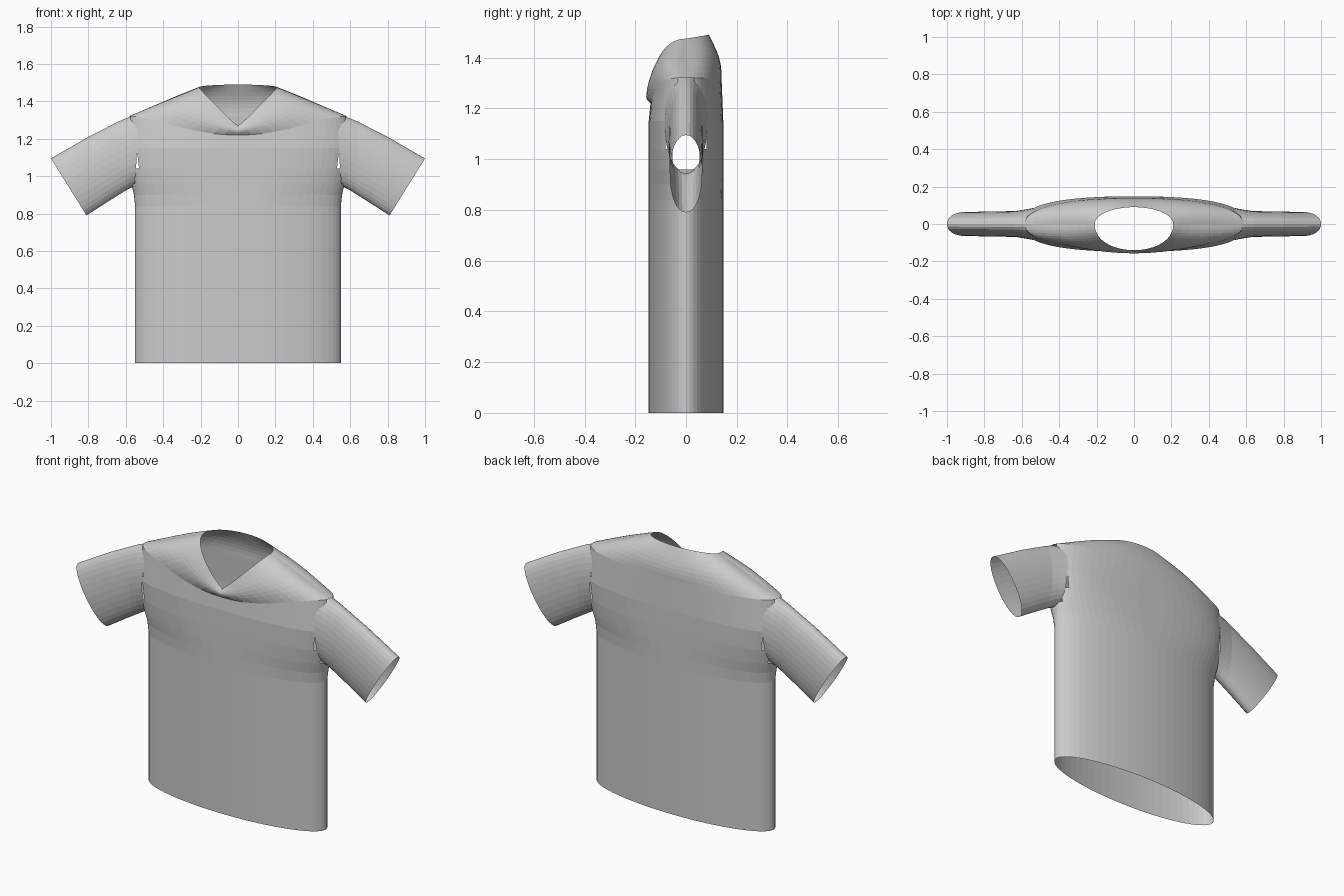
import bpy, bmesh
from math import sin, cos, pi, copysign
from mathutils import Vector

cube = bpy.data.objects.get("Cube")
if cube:
    bpy.data.objects.remove(cube)

fabric = bpy.data.materials.new("grey fabric")
fabric.use_nodes = True
GREY = (0.6, 0.6, 0.6, 1)
fabric.diffuse_color = GREY
fabric.node_tree.nodes["Principled BSDF"].inputs["Base Color"].default_value = GREY

COLS = 64
ANGLES = [2 * pi * i / COLS for i in range(COLS)]


def spow(v, n):
    return copysign(abs(v) ** (2 / n), v) if abs(v) > 1e-6 else 0.0


def loft(name, rings, skip=lambda c: False):
    """Open tube through closed rings, leaving out faces that skip() selects."""
    bm = bmesh.new()
    rows = [[bm.verts.new(p) for p in ring] for ring in rings]
    for lo, hi in zip(rows, rows[1:]):
        n = len(lo)
        for i in range(n):
            j = (i + 1) % n
            quad = (lo[i], lo[j], hi[j], hi[i])
            if not skip(sum((v.co for v in quad), Vector()) / 4):
                bm.faces.new(quad)
    loose = [v for v in bm.verts if not v.link_faces]
    bmesh.ops.delete(bm, geom=loose, context='VERTS')
    bmesh.ops.recalc_face_normals(bm, faces=bm.faces)
    mesh = bpy.data.meshes.new(name)
    bm.to_mesh(mesh)
    bm.free()
    mesh.materials.append(fabric)
    obj = bpy.data.objects.new(name, mesh)
    bpy.context.collection.objects.link(obj)
    return obj


# Sleeve stations: top (x, z), bottom (x, z), half depth
SLEEVE = [
    ((0.53, 1.335), (0.55, 0.95), 0.085),
    ((0.59, 1.313), (0.59, 0.93), 0.076),
    ((0.64, 1.292), (0.63, 0.905), 0.069),
    ((0.80, 1.210), (0.71, 0.855), 0.067),
    ((1.00, 1.095), (0.81, 0.79), 0.064),
]


def sleeve_ring(top, bottom, depth, side):
    ring = []
    for a in ANGLES[::2]:
        t = (1 + cos(a)) / 2
        ring.append((side * (bottom[0] + (top[0] - bottom[0]) * t),
                     depth * spow(sin(a), 2.2),
                     bottom[1] + (top[1] - bottom[1]) * t))
    return ring


def in_armhole(c):
    """True inside the root of a sleeve, where the body is open."""
    if abs(c.x) < 0.53:
        return False
    return (c.y / 0.078) ** 2 + ((c.z - 1.13) / 0.19) ** 2 < 1


# Body: height, half width, half depth, roundness of the section
BODY = [
    (0.0, 0.55, 0.148, 2), (0.45, 0.55, 0.148, 2), (0.84, 0.55, 0.148, 2),
    (0.90, 0.556, 0.148, 2.1), (0.96, 0.57, 0.148, 2.3),
    (1.04, 0.585, 0.148, 2.5), (1.15, 0.597, 0.147, 2.6),
]


def body_ring(z, w, d, n):
    return [(w * spow(cos(a), n), d * spow(sin(a), n), z) for a in ANGLES]


def shoulder(a):
    front = max(0, -sin(a))
    return Vector((0.585 * spow(cos(a), 2.2), 0.14 * spow(sin(a), 2.2),
                   1.32 - 0.1 * front ** 4))


def neckline(a):
    s, x = sin(a), 0.21 * cos(a)
    if s >= 0:
        return Vector((x, 0.09 * s, 1.475 + 0.015 * s))
    return Vector((x, -0.14 * (-s) ** 0.9, 1.27 + 0.205 * abs(cos(a)) ** 1.1))


def yoke_ring(t):
    """Ring between the shoulder line and the V neckline, gently domed."""
    ring = []
    for a in ANGLES:
        p = shoulder(a).lerp(neckline(a), t)
        p.y *= 1 + 0.12 * sin(pi * t)
        p.z += 0.02 * sin(pi * t) * abs(sin(a) * cos(a))
        ring.append(p)
    return ring


rings = [body_ring(*row) for row in BODY]
base = [Vector(p) for p in rings[-1]]
for k in range(1, 4):
    rings.append([b.lerp(shoulder(a), k / 4) for a, b in zip(ANGLES, base)])
rings += [yoke_ring(k / 8) for k in range(9)]
loft("shirt_body", rings, in_armhole)

# Sleeves
for side, label in ((1, "left"), (-1, "right")):
    loft(label + "_sleeve", [sleeve_ring(*s, side) for s in SLEEVE])
